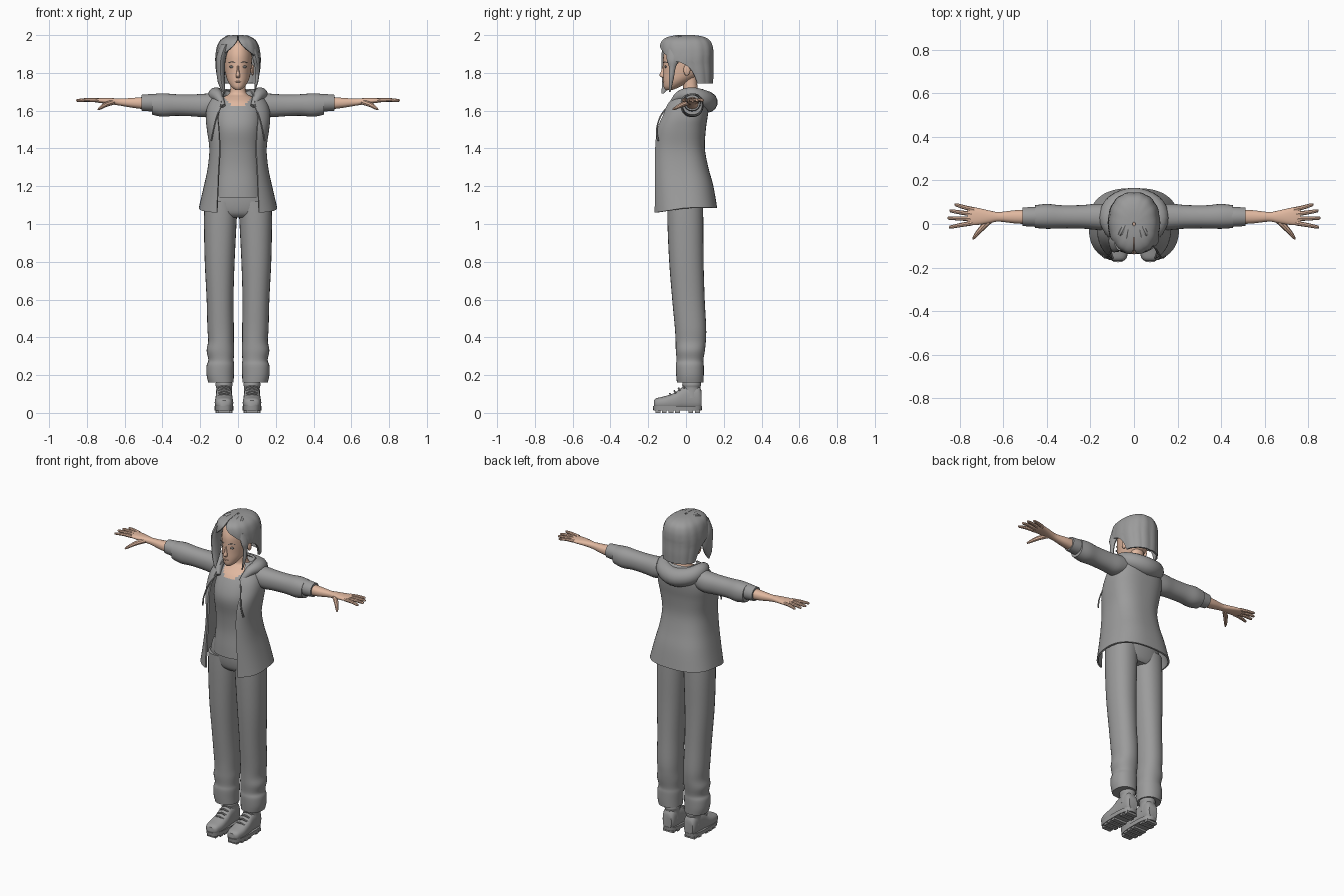
import bpy, bmesh, math

def material(name, col):
    m = bpy.data.materials.new(name)
    m.diffuse_color = (*col, 1)
    return m

GREY = material("grey cloth", (0.33, 0.33, 0.33))
SKIN = material("skin", (0.75, 0.48, 0.35))
EYE = material("eye grey", (0.25, 0.23, 0.22))

def smooth_rows(rows, sub=4):
    """Spline through rows of numbers."""
    out = []
    for i in range(len(rows) - 1):
        p = [rows[max(i - 1, 0)], rows[i], rows[i + 1], rows[min(i + 2, len(rows) - 1)]]
        for k in range(sub):
            t = k / sub
            out.append([0.5 * (2 * b + (c - a) * t + (2 * a - 5 * b + 4 * c - d) * t * t
                               + (3 * b - a - 3 * c + d) * t ** 3) for a, b, c, d in zip(*p)])
    return out + [list(rows[-1])]

def link(name, data, *mats):
    ob = bpy.data.objects.new(name, data)
    bpy.context.collection.objects.link(ob)
    for m in mats:
        data.materials.append(m)
    return ob

def spow(v, e):
    return math.copysign(abs(v) ** e, v)

def loft(name, rings, mat, axis='z', n=2.0, seg=28, opened=False, sub=4, ridge=0, warp=None, mat2=None, rule=None):
    """Rings: position along axis, centre u, centre v, radius u, radius v, (opening angle)."""
    bm = bmesh.new()
    grid = []
    for r in smooth_rows(rings, sub):
        s, cu, cv, a, b = r[:5]
        a, b = max(a, .002), max(b, .002)
        t0 = max(r[5], .005) if opened else 0
        row = []
        for i in range(seg + (1 if opened else 0)):
            th = t0 + (2 * math.pi - 2 * t0) * i / seg
            f = 1 + ridge * abs(math.sin(7 * th))
            u = cu + a * f * spow(math.sin(th), 2 / n)
            v = cv - b * f * spow(math.cos(th), 2 / n)
            co = {'z': (u, v, s), 'x': (s, u, v), 'y': (u, s, v)}[axis]
            row.append(bm.verts.new(warp(co) if warp else co))
        grid.append(row)
    m = seg if not opened else seg + 1
    for r0, r1 in zip(grid, grid[1:]):
        for i in range(seg):
            j = (i + 1) % m
            bm.faces.new((r0[i], r0[j], r1[j], r1[i]))
    if not opened:
        bm.faces.new(grid[0])
        bm.faces.new(grid[-1])
    bmesh.ops.recalc_face_normals(bm, faces=bm.faces)
    if rule:
        for f in bm.faces:
            f.material_index = int(rule(f.calc_center_median()))
    me = bpy.data.meshes.new(name)
    bm.to_mesh(me)
    bm.free()
    ob = link(name, me, mat, *([mat2] if mat2 else []))
    if opened:
        sol = ob.modifiers.new("thickness", 'SOLIDIFY')
        sol.thickness, sol.offset = 0.01, 0
    return ob

def tube(name, pts, mat, res=2):
    """Round tube through points (x, y, z, radius)."""
    cu = bpy.data.curves.new(name, 'CURVE')
    cu.dimensions, cu.bevel_depth, cu.bevel_resolution, cu.use_fill_caps = '3D', 1, res, True
    rows = smooth_rows(pts)
    sp = cu.splines.new('POLY')
    sp.points.add(len(rows) - 1)
    for p, r in zip(sp.points, rows):
        p.co, p.radius = (*r[:3], 1), r[3]
    return link(name, cu, mat)

def blob(name, loc, scale, mat):
    bm = bmesh.new()
    bmesh.ops.create_uvsphere(bm, u_segments=16, v_segments=10, radius=1)
    for v in bm.verts:
        v.co = [l + c * s for l, c, s in zip(loc, v.co, scale)]
    me = bpy.data.meshes.new(name)
    bm.to_mesh(me)
    bm.free()
    return link(name, me, mat)

def box(name, loc, size, mat):
    bm = bmesh.new()
    bmesh.ops.create_cube(bm, size=1)
    for v in bm.verts:
        v.co = [l + c * s for l, c, s in zip(loc, v.co, size)]
    me = bpy.data.meshes.new(name)
    bm.to_mesh(me)
    bm.free()
    return link(name, me, mat)

def span(rows):
    """Rows of (z, half width, front y, back y) to rings."""
    return [(z, 0, (f + b) / 2, w, (b - f) / 2) for z, w, f, b in rows]

# shirt with bare neck above the round neckline
loft("shirt_and_neck", span([
    (1.14, .137, -.125, .10), (1.2, .13, -.122, .09), (1.3, .118, -.115, .07), (1.4, .116, -.122, .065),
    (1.5, .122, -.138, .07), (1.57, .122, -.122, .08), (1.64, .108, -.082, .08), (1.67, .08, -.045, .08),
    (1.69, .047, -.018, .07), (1.73, .04, -.015, .06), (1.78, .04, -.02, .06)]), GREY, n=2.2, seg=40,
    mat2=SKIN, rule=lambda c: c.z > 1.625 + .05 * (abs(c.x) / .075) ** 2 or c.z > 1.685)

# hips
loft("trouser_hips", span([(1.035, .11, -.07, .07), (1.06, .155, -.092, .085), (1.12, .17, -.102, .095),
                           (1.2, .15, -.10, .09), (1.26, .12, -.09, .07)]), GREY, n=2.3)

# open jacket with a flared hem dipping at the front
N = 2.6
jacket = [(1.085, .203, -.175, .16, .11), (1.2, .176, -.178, .14, .105), (1.3, .155, -.18, .113, .10),
          (1.4, .147, -.178, .095, .095), (1.5, .16, -.165, .10, .10), (1.57, .166, -.135, .11, .105),
          (1.63, .155, -.105, .115, .09), (1.68, .122, -.065, .11, .08), (1.71, .08, -.03, .09, .06)]
loft("jacket", [r + (math.asin((e[4] / e[1]) ** (N / 2)),) for r, e in zip(span([j[:4] for j in jacket]), jacket)],
     GREY, n=N, seg=44, opened=True,
     warp=lambda c: (c[0], c[1], c[2] - .025 * max(0, -c[1] / .16) * max(0, (1.3 - c[2]) / .215)))

# hood lying round the neck
half = [(.078, -.085, 1.625, .012), (.105, -.035, 1.675, .028), (.118, .025, 1.682, .042), (.085, .085, 1.66, .052)]
tube("hood", half + [(0, .112, 1.645, .056)] + [(-x, y, z, r) for x, y, z, r in reversed(half)], GREY, res=5)

for s, side in ((1, "left"), (-1, "right")):
    # trouser leg
    loft(side + "_trouser_leg", [(z, s * x, y, a, b) for z, x, y, a, b in (
        (.16, .09, .022, .067, .07), (.2, .094, .021, .072, .073), (.25, .093, .02, .073, .074),
        (.28, .09, .021, .067, .071), (.33, .093, .023, .073, .077), (.38, .09, .025, .068, .08),
        (.45, .092, .024, .07, .083), (.6, .095, .013, .071, .086), (.8, .097, .002, .079, .091),
        (1.0, .094, -.003, .086, .095), (1.12, .09, -.005, .088, .094))], GREY, n=2.2)
    # sleeve and cuff
    loft(side + "_sleeve", [(s * x, y, z, a, b) for x, y, z, a, b in (
        (.10, .03, 1.64, .06, .055), (.17, .033, 1.628, .06, .062), (.24, .033, 1.628, .054, .058),
        (.33, .033, 1.63, .053, .057), (.40, .035, 1.63, .057, .062), (.455, .034, 1.633, .052, .054))],
        GREY, axis='x', n=2.2)
    loft(side + "_cuff", [(s * x, .033, 1.642, r, r) for x, r in ((.44, .046), (.475, .045), (.512, .042))],
         GREY, axis='x')
    # bare forearm, palm and fingers
    loft(side + "_forearm_and_palm", [(s * x, y, z, a, b) for x, y, z, a, b in (
        (.48, .033, 1.64, .034, .034), (.55, .033, 1.641, .03, .027), (.62, .033, 1.645, .022, .019),
        (.66, .033, 1.649, .028, .017), (.70, .034, 1.652, .036, .015), (.74, .036, 1.654, .041, .012),
        (.765, .036, 1.655, .034, .008))], SKIN, axis='x', n=2.3, seg=20)
    for f, x0, y0, x1, y1 in (("little", .735, .066, .825, .088), ("ring", .745, .046, .848, .06),
                              ("middle", .75, .024, .857, .027), ("index", .745, .004, .85, -.014)):
        tube(side + "_" + f + "_finger", [(s * x0, y0, 1.655, .011), (s * (x0 + x1) / 2, (y0 + y1) / 2, 1.657, .0095),
                                          (s * (x1 - .008), y1, 1.654, .0075), (s * x1, y1, 1.653, .003)], SKIN)
    tube(side + "_thumb", [(s * .66, .02, 1.646, .015), (s * .70, -.02, 1.632, .013),
                           (s * .728, -.053, 1.615, .009), (s * .74, -.07, 1.606, .004)], SKIN)
    # hood drawstring
    tube(side + "_drawstring", [(s * .085, -.09, 1.63, .004), (s * .112, -.135, 1.57, .004),
                                (s * .13, -.155, 1.5, .004), (s * .142, -.148, 1.44, .005)], GREY, res=1)
    # boot upper, ankle, sole, treads and laces
    X = s * .074
    loft(side + "_boot_upper", [(y, X, z, a, b) for y, z, a, b in (
        (-.17, .048, .024, .018), (-.155, .05, .04, .028), (-.11, .053, .049, .036), (-.06, .06, .047, .047),
        (-.02, .075, .044, .06), (.02, .08, .043, .066), (.065, .08, .04, .064), (.083, .07, .03, .045))],
        GREY, axis='y', n=2.6, seg=24)
    loft(side + "_boot_ankle", [(.08, X, .03, .044, .052), (.13, X, .03, .041, .046), (.15, X, .03, .045, .05),
                                (.18, X, .03, .038, .042)], GREY)
    loft(side + "_sole", [(.012, X, -.045, .049, .128), (.036, X, -.045, .051, .131)], GREY, n=3, sub=1)
    for k, (y, w) in enumerate(((-.148, .06), (-.115, .084), (-.08, .09), (-.045, .088), (.025, .084), (.06, .07))):
        box(f"{side}_tread_{k}", (X, y, .008), (w, .026, .016), GREY)
    for k in range(4):
        y, z = -.085 + .023 * k, .097 + .014 * k
        tube(f"{side}_lace_{k}", [(X - .03, y + .008, z - .008, .005), (X, y, z + .005, .005),
                                  (X + .03, y + .008, z - .008, .005)], GREY, res=1)
    # ear, eye and brow
    blob(side + "_ear", (s * .077, .005, 1.815), (.009, .018, .03), SKIN)
    blob(side + "_eye", (s * .032, -.108, 1.832), (.015, .006, .0065), EYE)
    tube(side + "_brow", [(s * .014, -.118, 1.853, .002), (s * .034, -.112, 1.859, .0025),
                          (s * .052, -.096, 1.853, .0015)], EYE, res=1)

# head with nose and mouth
loft("head", span([(1.71, .015, -.108, -.07), (1.727, .036, -.118, -.03), (1.76, .056, -.121, .03),
                   (1.80, .067, -.121, .085), (1.85, .073, -.121, .10), (1.90, .073, -.118, .105),
                   (1.95, .06, -.095, .09), (1.975, .03, -.05, .05)]), SKIN, seg=32)
loft("nose", [(1.772, 0, -.113, .008, .006), (1.785, 0, -.122, .012, .018), (1.81, 0, -.119, .007, .013),
              (1.84, 0, -.115, .005, .007)], SKIN, seg=14)
blob("mouth", (0, -.117, 1.753), (.016, .007, .004), SKIN)

# bob of hair, open over the face, with front locks
loft("hair_bob", [(z, 0, y, a, b, math.radians(t)) for z, y, a, b, t in (
    (1.745, .032, .103, .105, 102), (1.80, .017, .109, .122, 97), (1.845, .006, .112, .132, 86),
    (1.87, .004, .113, .134, 60), (1.90, .004, .111, .135, 38), (1.935, .002, .105, .134, 14),
    (1.965, 0, .092, .124, 3), (1.983, 0, .07, .10, 1), (1.993, 0, .04, .06, 1), (1.996, 0, .006, .008, 1))],
    GREY, n=2.3, seg=56, opened=True, ridge=.025)
loft("long_front_lock", [(1.69, -.072, -.124, .004, .005), (1.74, -.086, -.098, .017, .03),
                         (1.80, -.092, -.082, .022, .046), (1.88, -.09, -.078, .026, .053),
                         (1.95, -.065, -.08, .026, .042)], GREY, n=1.7, seg=16)
loft("short_front_lock", [(1.70, .088, -.085, .003, .004), (1.77, .1, -.078, .010, .013),
                          (1.83, .101, -.072, .012, .018), (1.87, .096, -.068, .018, .034),
                          (1.93, .08, -.06, .02, .04)], GREY, n=1.7, seg=16)
for k, (x, y) in enumerate(((-.035, -.115), (.035, -.11), (.055, -.08), (-.06, -.075))):
    tube(f"crown_strand_{k}", [(.01, .06, 1.982, .008), (x * .6, 0, 1.985, .013),
                               (x, y * .6, 1.98, .014), (x * 1.4, y * 1.03, 1.925, .006)], GREY)

# turn everything into smooth meshes with sharp edges kept
bpy.ops.object.select_all(action='SELECT')
bpy.context.view_layer.objects.active = bpy.data.objects["head"]
bpy.ops.object.convert(target='MESH')
bpy.ops.object.shade_smooth_by_angle(angle=math.radians(40))
